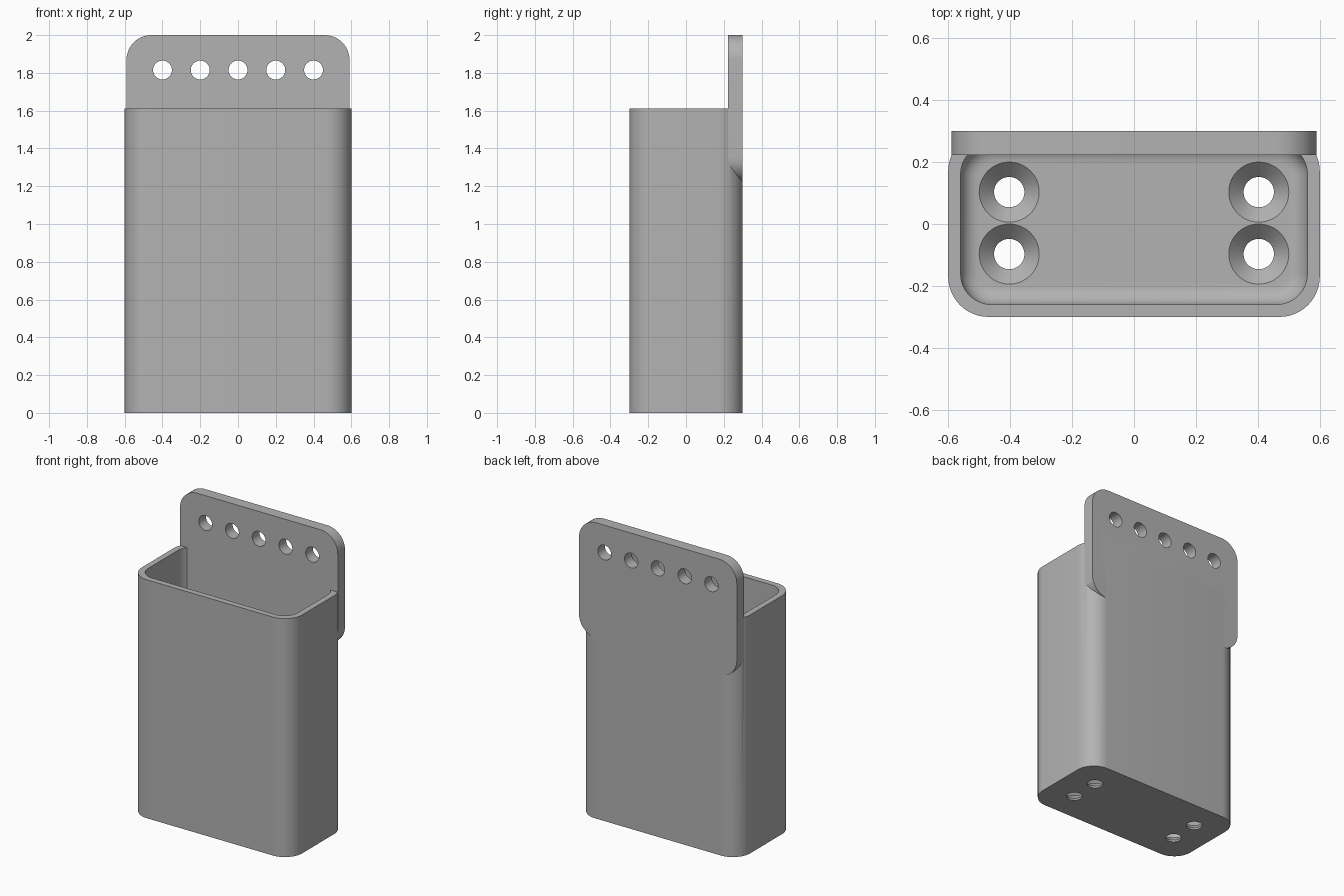
import bpy, bmesh
from math import sin, cos, pi
from mathutils import Matrix, Vector

cube = bpy.data.objects.get("Cube")
if cube:
    bpy.data.objects.remove(cube, do_unlink=True)

grey = bpy.data.materials.new("plain_grey")
grey.use_nodes = True
colour = (0.45, 0.45, 0.45, 1)
grey.diffuse_color = colour
grey.node_tree.nodes["Principled BSDF"].inputs["Base Color"].default_value = colour


def rounded_ring(hx, hy, r, z, steps=12):
    """Rounded rectangle outline, corner by corner."""
    points = []
    for corner, (sx, sy) in enumerate([(1, 1), (-1, 1), (-1, -1), (1, -1)]):
        for i in range(steps + 1):
            a = (corner + i / steps) * pi / 2
            points.append(Vector((sx * (hx - r) + r * cos(a), sy * (hy - r) + r * sin(a), z)))
    return points


def circle_ring(r, z, steps=48):
    return [Vector((r * cos(2 * pi * i / steps), r * sin(2 * pi * i / steps), z)) for i in range(steps)]


def loft(name, rings, matrix=Matrix()):
    """Closed solid through a stack of matching rings."""
    bm = bmesh.new()
    rows = [[bm.verts.new(matrix @ p) for p in ring] for ring in rings]
    n = len(rows[0])
    for low, high in zip(rows, rows[1:]):
        for i in range(n):
            j = (i + 1) % n
            bm.faces.new((low[i], low[j], high[j], high[i]))
    bm.faces.new(rows[0][::-1])
    bm.faces.new(rows[-1])
    bmesh.ops.recalc_face_normals(bm, faces=bm.faces)
    mesh = bpy.data.meshes.new(name)
    bm.to_mesh(mesh)
    bm.free()
    mesh.materials.append(grey)
    ob = bpy.data.objects.new(name, mesh)
    bpy.context.collection.objects.link(ob)
    return ob


def combine(target, tool, operation):
    """Apply a boolean and discard the tool."""
    tool.hide_render = True
    mod = target.modifiers.new(tool.name, "BOOLEAN")
    mod.operation, mod.solver, mod.object = operation, "EXACT", tool
    bpy.context.view_layer.objects.active = target
    bpy.ops.object.modifier_apply(modifier=mod.name)
    bpy.data.objects.remove(tool, do_unlink=True)


# Open box
HEIGHT, FLOOR, FILLET = 1.612, 0.06, 0.06
holder = loft("wall_holder", [rounded_ring(0.6, 0.3, 0.13, z) for z in (0, HEIGHT)])

# Cavity with a filleted floor edge
rings = []
for i in range(9):
    a = i / 8 * pi / 2
    inset = FILLET * (1 - sin(a))
    rings.append(rounded_ring(0.56 - inset, 0.26 - inset, 0.1 - inset, FLOOR + FILLET * (1 - cos(a))))
rings.append(rounded_ring(0.56, 0.26, 0.1, HEIGHT + 0.1))
combine(holder, loft("cavity_cutter", rings), "DIFFERENCE")

# Mounting plate standing on the back wall
PLATE_LOW, PLATE_TOP = 1.22, 2.0
half = (PLATE_TOP - PLATE_LOW) / 2
upright = Matrix.Rotation(pi / 2, 4, "X")
place = Matrix.Translation((0, 0, PLATE_LOW + half)) @ upright
plate = loft("mounting_plate", [rounded_ring(0.59, half, 0.13, -y) for y in (0.3, 0.223)], place)
combine(holder, plate, "UNION")

# Row of screw holes through the plate
for i in range(-2, 3):
    spot = Matrix.Translation((i * 0.2, 0.26, 1.815)) @ upright
    combine(holder, loft("plate_hole_cutter", [circle_ring(0.05, z) for z in (-0.1, 0.1)], spot), "DIFFERENCE")

# Countersunk drain holes in the floor
for x in (-0.403, 0.403):
    for y in (-0.097, 0.103):
        profile = [(0.049, -0.05), (0.049, 0.012), (0.097, FLOOR), (0.097, FLOOR + 0.02)]
        cutter = loft("floor_hole_cutter", [circle_ring(r, z) for r, z in profile], Matrix.Translation((x, y, 0)))
        combine(holder, cutter, "DIFFERENCE")

# Smooth shading with crisp edges
bpy.ops.object.select_all(action="DESELECT")
holder.select_set(True)
bpy.context.view_layer.objects.active = holder
bpy.ops.object.shade_smooth_by_angle(angle=pi / 6)
